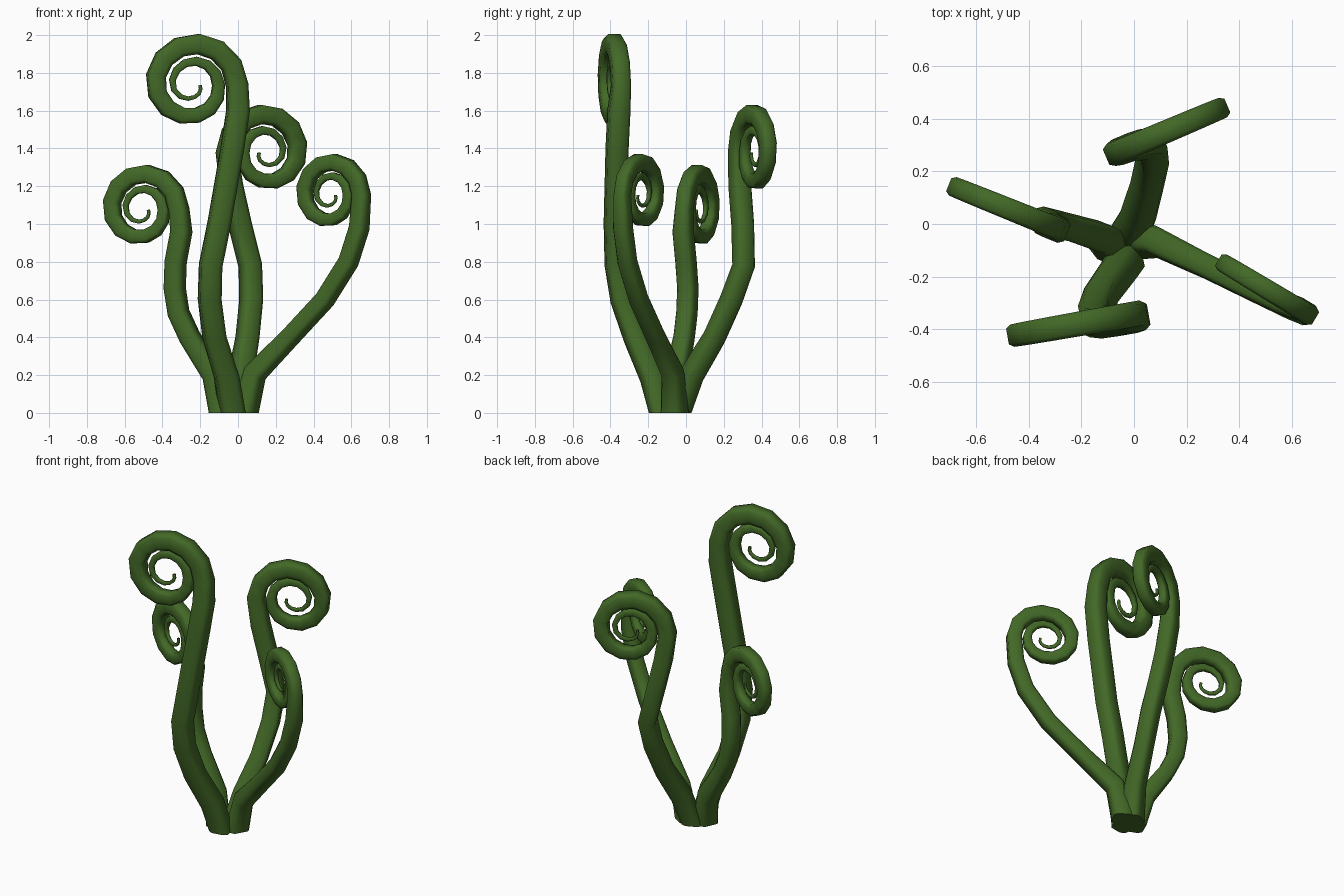
import bpy, bmesh, math
from mathutils import Vector

if "Cube" in bpy.data.objects:
    bpy.data.objects.remove(bpy.data.objects["Cube"])

mat = bpy.data.materials.new("fern_green")
mat.diffuse_color = (0.055, 0.14, 0.02, 1)
mat.use_nodes = True
mat.node_tree.nodes["Principled BSDF"].inputs["Base Color"].default_value = mat.diffuse_color

# coil radius at every quarter turn, and squarish eight-sided cross-section
COIL = [.235, .218, .205, .163, .135, .127, .115, .065, .035]
SECTION = [(1, .62), (.6, .88), (-.6, .88), (-1, .62),
           (-1, -.62), (-.6, -.88), (.6, -.88), (1, -.62)]
STEPS = 26


def coil_radius(turn):
    q = min(turn * 4, 7.9999)
    i = int(q)
    return COIL[i] + (COIL[i + 1] - COIL[i]) * (q - i)


def frond(name, stem, centre, angle, s):
    """Stem points, then a two-turn coil in the vertical plane at this angle."""
    u = Vector((math.cos(angle), math.sin(angle), 0))
    up = Vector((0, 0, 1))
    normal = u.cross(up)
    pts = [Vector(p) for p in stem]
    n = len(pts)
    radii = [s * .057 + (.064 - s * .057) * max(0, 1 - p.z / .35) for p in pts]
    c = Vector(centre)
    for i in range(STEPS + 1):
        t = 2 * i / STEPS
        r = coil_radius(t) * s
        a = t * math.tau
        pts.append(c + u * r * math.cos(a) + up * r * math.sin(a))
        radii.append(s * (.009 + .046 * (.5 + .5 * math.cos(math.pi * t / 2))))

    # sweep the section along the path
    bm = bmesh.new()
    rings = []
    for i, p in enumerate(pts):
        a = pts[max(i - 1, 0)]
        b = pts[min(i + 1, len(pts) - 1)]
        t = (b - a).normalized()
        side = t.cross(normal).normalized()
        across = side.cross(t)
        # stems are rounder than the coils
        wide = 1.12 if i < n else 1.0
        ring = []
        for x, y in SECTION:
            v = p + side * x * radii[i] + across * y * wide * radii[i]
            v.z = max(v.z, 0)
            if i == 0:
                v.z = 0
            ring.append(bm.verts.new(v))
        rings.append(ring)
    k = len(SECTION)
    for r0, r1 in zip(rings, rings[1:]):
        for j in range(k):
            bm.faces.new((r0[j], r0[(j + 1) % k], r1[(j + 1) % k], r1[j]))
    bm.faces.new(rings[0])
    bm.faces.new(rings[-1])
    bmesh.ops.recalc_face_normals(bm, faces=bm.faces)
    for f in bm.faces:
        f.smooth = len(f.verts) == 4
    me = bpy.data.meshes.new(name)
    bm.to_mesh(me)
    bm.free()
    me.materials.append(mat)
    ob = bpy.data.objects.new(name, me)
    bpy.context.collection.objects.link(ob)


# tall front frond
frond("front_frond",
      [(-.03, -.13, 0), (-.06, -.18, .19), (-.125, -.27, .4), (-.15, -.34, .6),
       (-.145, -.37, .78), (-.1, -.375, 1.0), (-.065, -.37, 1.2),
       (-.03, -.365, 1.4), (0, -.355, 1.6)],
      (-.236, -.385, 1.735), math.radians(10), 1.0)
# left frond
frond("left_frond",
      [(-.08, -.09, 0), (-.125, -.05, .2), (-.255, -.01, .4), (-.315, .005, .53),
       (-.335, .01, .66), (-.33, 0, .8), (-.3, -.015, .96)],
      (-.503, .068, 1.075), math.radians(-22), .875)
# rear frond
frond("back_frond",
      [(-.02, -.04, 0), (.015, .03, .2), (.05, .15, .4), (.07, .24, .6),
       (.065, .305, .78), (.01, .3, 1.0), (-.035, .285, 1.2)],
      (.142, .36, 1.378), math.radians(203), .93)
# right frond
frond("right_frond",
      [(.035, -.06, 0), (.09, -.07, .21), (.275, -.16, .4), (.46, -.25, .6),
       (.585, -.31, .8), (.642, -.333, .98)],
      (.492, -.24, 1.153), math.radians(-31), .8)
